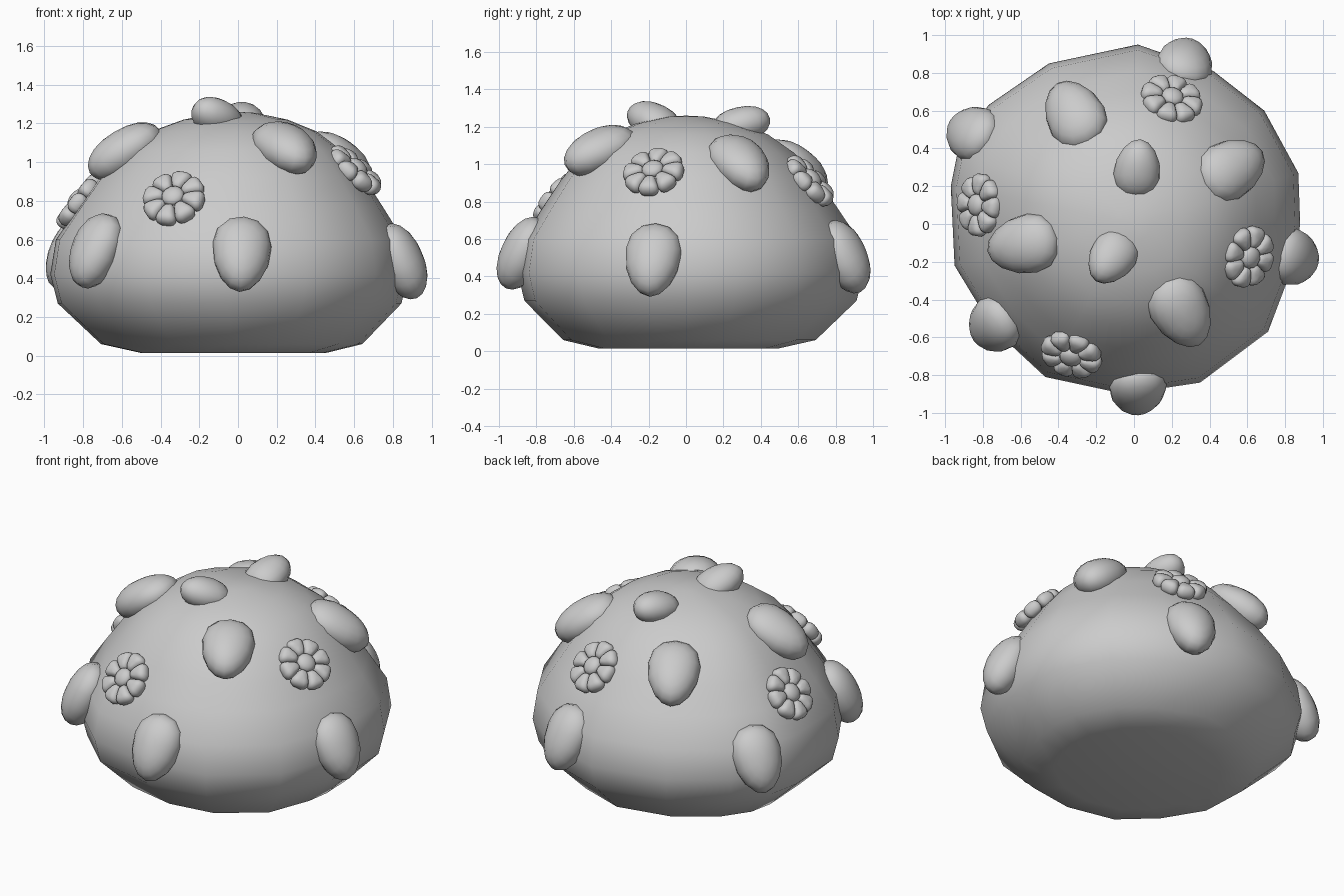
import bpy, bmesh, math
from mathutils import Vector, Matrix
from mathutils.bvhtree import BVHTree

cube = bpy.data.objects.get("Cube")
if cube:
    bpy.data.objects.remove(cube, do_unlink=True)

grey = bpy.data.materials.new("plain grey")
grey.use_nodes = True
grey.diffuse_color = (0.6, 0.6, 0.6, 1)
grey.node_tree.nodes["Principled BSDF"].inputs["Base Color"].default_value = (0.6, 0.6, 0.6, 1)


def finish(bm, name):
    bmesh.ops.recalc_face_normals(bm, faces=bm.faces)
    mesh = bpy.data.meshes.new(name)
    for f in bm.faces:
        f.smooth = True
    bm.to_mesh(mesh)
    bm.free()
    mesh.materials.append(grey)
    ob = bpy.data.objects.new(name, mesh)
    bpy.context.collection.objects.link(ob)


# Body: an uneven outline repeated at several heights
OUTLINE = [(0.88, 0.0), (0.87, 0.27), (0.69, 0.60), (0.42, 0.81), (0.02, 0.95),
           (-0.45, 0.85), (-0.77, 0.63), (-0.93, 0.40), (-0.97, 0.20), (-0.95, -0.22),
           (-0.75, -0.55), (-0.47, -0.81), (-0.05, -0.90), (0.35, -0.84), (0.71, -0.57), (0.85, -0.20)]
PROFILE = [(0.52, 0.015), (0.73, 0.06), (0.96, 0.27), (1.0, 0.42), (0.97, 0.6), (0.85, 0.77),
           (0.74, 0.92), (0.61, 1.06), (0.46, 1.16), (0.29, 1.22), (0.1, 1.255)]


def build_body():
    bm = bmesh.new()
    rings = [[bm.verts.new((x * s, y * s, z)) for x, y in OUTLINE] for s, z in PROFILE]
    n = len(OUTLINE)
    for low, high in zip(rings, rings[1:]):
        for i in range(n):
            j = (i + 1) % n
            bm.faces.new((low[i], low[j], high[j], high[i]))
    for ring, z in ((rings[0], 0.025), (rings[-1], 1.26)):
        tip = bm.verts.new((0, 0, z))
        for i in range(n):
            bm.faces.new((ring[i], ring[(i + 1) % n], tip))
    bmesh.ops.recalc_face_normals(bm, faces=bm.faces)
    tree = BVHTree.FromBMesh(bm)
    finish(bm, "body")
    return tree


surface = build_body()


# Frame on the surface: x across, y uphill, z outward
def surface_frame(x, y, z):
    point, normal, _, _ = surface.find_nearest(Vector((x, y, z)))
    out = (normal + Vector((x, y, z - 0.35)).normalized()).normalized()
    down = Vector((x, y, 0)).normalized() - Vector((0, 0, 0.6))
    up = -(down - out * down.dot(out)).normalized()
    m = Matrix((up.cross(out), up, out)).transposed().to_4x4()
    m.translation = point
    return m


def squarish(value, power):
    return math.copysign(abs(value) ** power, value)


# Bump: blunt egg with its narrow end downhill and lifted by an angle
def build_bump(name, spot, half_width, half_length, height, lift):
    bm = bmesh.new()
    bmesh.ops.create_uvsphere(bm, u_segments=14, v_segments=10, radius=1)
    for v in bm.verts:
        t = v.co.y
        v.co.x *= half_width * (1 + 0.2 * t)
        v.co.z *= height
        v.co.y = squarish(t, 0.9) * half_length
    bm.transform(surface_frame(*spot) @ Matrix.Rotation(math.radians(-lift), 4, "X"))
    finish(bm, name)


# Flower: ring of wedge petals round a button
def build_flower(name, spot, petals=8):
    bm = bmesh.new()
    bmesh.ops.create_uvsphere(bm, u_segments=12, v_segments=8, radius=1,
                              matrix=Matrix.Translation((0, 0, 0.035)) @ Matrix.Diagonal((0.06, 0.06, 0.035, 1)))
    for k in range(petals):
        made = bmesh.ops.create_uvsphere(bm, u_segments=16, v_segments=10, radius=1,
                                         matrix=Matrix.Rotation(math.pi / 16, 4, "Z"))["verts"]
        for v in made:
            angle = (k + 0.53 * squarish(v.co.x, 0.6)) * math.tau / petals
            reach = 0.108 + 0.06 * squarish(v.co.y, 0.6)
            v.co = (reach * math.sin(angle), reach * math.cos(angle), 0.012 + 0.045 * v.co.z)
    bm.transform(surface_frame(*spot) @ Matrix.Rotation(math.radians(-6), 4, "X"))
    finish(bm, name)


SIDE = [(0.02, -0.88, 0.525), (0.86, -0.18, 0.49), (0.28, 0.88, 0.51),
        (-0.84, 0.47, 0.52), (-0.73, -0.53, 0.54)]
UPPER = [(0.53, 0.30, 1.02), (0.24, -0.45, 1.05), (-0.59, -0.11, 1.06), (-0.35, 0.63, 1.03)]
CROWN = [(0.02, 0.30, 1.23), (-0.12, -0.18, 1.26)]
FLOWERS = [(0.21, 0.69, 0.93), (-0.81, 0.10, 0.79), (-0.33, -0.69, 0.81), (0.62, -0.18, 0.97)]

for i, p in enumerate(SIDE):
    build_bump(f"side_bump_{i + 1}", p, 0.15, 0.208, 0.115, 15)
for i, p in enumerate(UPPER):
    build_bump(f"upper_bump_{i + 1}", p, 0.155, 0.215, 0.115, 13)
for i, p in enumerate(CROWN):
    build_bump(f"crown_bump_{i + 1}", p, 0.122, 0.16, 0.095, 32)
for i, p in enumerate(FLOWERS):
    build_flower(f"flower_{i + 1}", p)
